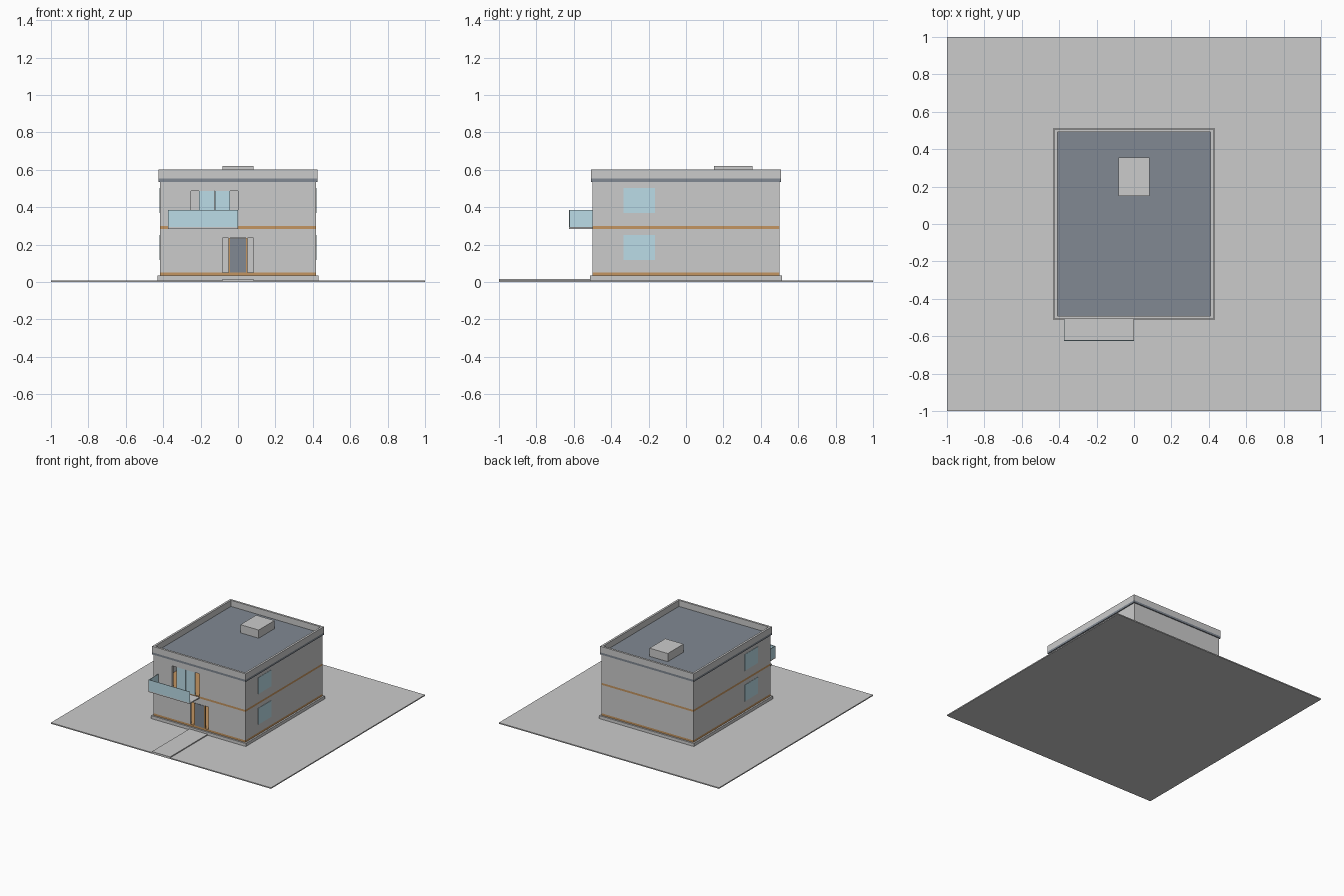
import bpy

if "Cube" in bpy.data.objects:
    bpy.data.objects.remove(bpy.data.objects["Cube"])


def mat(name, rgb):
    m = bpy.data.materials.new(name)
    m.diffuse_color = (*rgb, 1)
    m.use_nodes = True
    m.node_tree.nodes["Principled BSDF"].inputs["Base Color"].default_value = m.diffuse_color
    return m


WOOD = mat("wood", (0.55, 0.30, 0.12))
GLASS = mat("glass", (0.50, 0.72, 0.80))
SLATE = mat("slate", (0.22, 0.25, 0.29))


def box(name, x, y, z, material=None):
    """Box from (min, max) ranges on each axis."""
    bpy.ops.mesh.primitive_cube_add(size=1, location=[sum(r) / 2 for r in (x, y, z)])
    o = bpy.context.object
    o.name = name
    o.scale = [r[1] - r[0] for r in (x, y, z)]
    bpy.ops.object.transform_apply(location=False, rotation=False)
    if material:
        o.data.materials.append(material)
    return o


def ring(name, hx, hy, t, z, gap=None, gap_top=0):
    """Four walls around a rectangle; gap is an opening in the front wall."""
    box(name + "_back", (-hx, hx), (hy - t, hy), z)
    for s, label in ((-1, "left"), (1, "right")):
        xs = sorted((s * hx, s * (hx - t)))
        box(f"{name}_{label}", xs, (-hy + t, hy - t), z)
    front = (-hy, -hy + t)
    if gap is None:
        box(name + "_front", (-hx, hx), front, z)
    else:
        box(name + "_front_left", (-hx, gap[0]), front, z)
        box(name + "_front_right", (gap[1], hx), front, z)
        box(name + "_lintel", gap, front, (gap_top, z[1]))


W, D, T = 0.417, 0.5, 0.017

# Site and plinth
box("site_slab", (-1, 1), (-1, 1), (0, 0.009))
box("path", (-0.083, 0.083), (-1, -0.5), (0.008, 0.017))
box("plinth", (-0.43, 0.43), (-0.513, 0.513), (0.009, 0.034))

# Timber floors and hollow storeys
box("ground_floor", (-W, W), (-D, D), (0.034, 0.051), WOOD)
ring("ground_walls", W, D, T, (0.051, 0.285), (-0.083, 0.083), 0.236)
box("upper_floor", (-W, W), (-D, D), (0.285, 0.301), WOOD)
ring("upper_walls", W, D, T, (0.301, 0.536), (-0.25, 0), 0.486)

# Entrance door with timber jambs
box("front_door", (-0.042, 0.042), (-0.5, -0.494), (0.051, 0.234), SLATE)
for s in (-1, 1):
    box("door_jamb", sorted((s * 0.042, s * 0.05)), (-0.5, -0.485), (0.051, 0.236), WOOD)

# Glazed balcony doors
for x0, x1 in ((-0.208, -0.126), (-0.124, -0.042)):
    box("balcony_door", (x0, x1), (-0.5, -0.495), (0.301, 0.486), GLASS)

# Balcony with glass balustrade
box("balcony_slab", (-0.375, 0), (-0.625, -0.5), (0.285, 0.294))
box("balustrade_front", (-0.375, 0), (-0.625, -0.621), (0.294, 0.386), GLASS)
box("balustrade_left", (-0.375, -0.371), (-0.621, -0.5), (0.294, 0.386), GLASS)

# Side windows on both storeys
for s in (-1, 1):
    for z in (0.118, 0.369):
        box("side_window", sorted((s * 0.415, s * 0.4195)), (-0.334, -0.166), (z, z + 0.134), GLASS)

# Flat roof, parapet and roof hatch
box("roof_slab", (-0.425, 0.425), (-0.508, 0.508), (0.536, 0.553), SLATE)
ring("parapet", 0.425, 0.508, T, (0.553, 0.603))
box("roof_hatch", (-0.083, 0.083), (0.15, 0.355), (0.553, 0.62))
